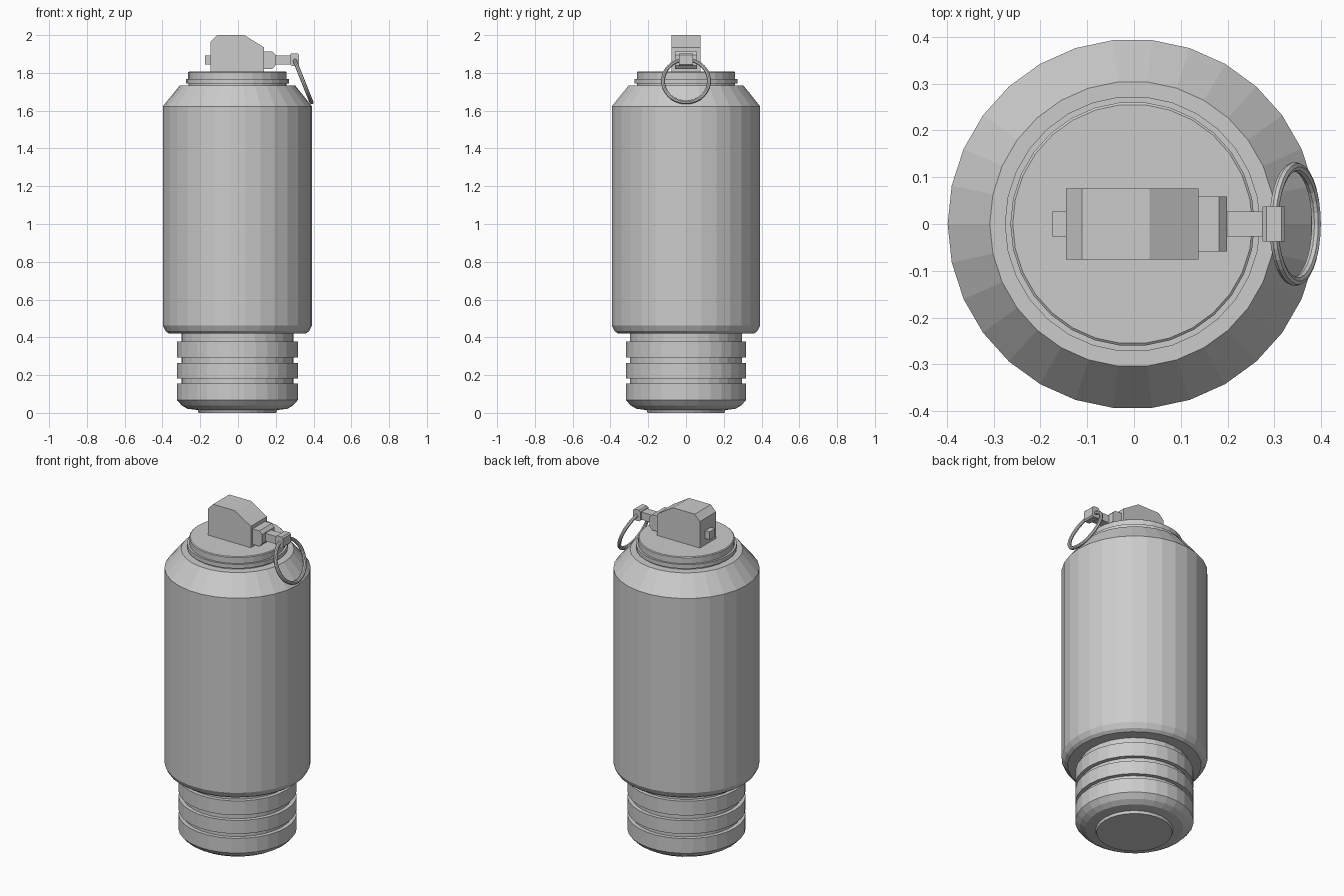
import bpy, bmesh, math

if "Cube" in bpy.data.objects:
    bpy.data.objects.remove(bpy.data.objects["Cube"])

SIDES = 30
CX = -0.003


def make_object(name, bm):
    bmesh.ops.recalc_face_normals(bm, faces=bm.faces[:])
    mesh = bpy.data.meshes.new(name)
    bm.to_mesh(mesh)
    bm.free()
    ob = bpy.data.objects.new(name, mesh)
    bpy.context.collection.objects.link(ob)
    return ob


def lathe(name, profile):
    """Closed solid of revolution from (radius, z) points, flat faceted."""
    bm = bmesh.new()
    rings = []
    for r, z in profile:
        rings.append([bm.verts.new((CX + r * math.cos(2 * math.pi * i / SIDES),
                                    r * math.sin(2 * math.pi * i / SIDES), z))
                      for i in range(SIDES)])
    for a, b in zip(rings, rings[1:]):
        for i in range(SIDES):
            j = (i + 1) % SIDES
            bm.faces.new((a[i], a[j], b[j], b[i]))
    bm.faces.new(rings[0])
    bm.faces.new(rings[-1])
    return make_object(name, bm)


def extrude_xz(name, points, half_y):
    """Prism from an (x, z) outline, symmetric in y."""
    bm = bmesh.new()
    front = [bm.verts.new((x, -half_y, z)) for x, z in points]
    back = [bm.verts.new((x, half_y, z)) for x, z in points]
    n = len(points)
    bm.faces.new(front)
    bm.faces.new(back)
    for i in range(n):
        j = (i + 1) % n
        bm.faces.new((front[i], front[j], back[j], back[i]))
    return make_object(name, bm)


def box(name, x0, x1, half_y, z0, z1):
    return extrude_xz(name, [(x0, z0), (x1, z0), (x1, z1), (x0, z1)], half_y)


# Ribbed base: bevelled foot, then three ribs separated by grooves
base = [(0.205, 0.0), (0.21, 0.015), (0.265, 0.022), (0.295, 0.04), (0.32, 0.068)]
for top, groove_top in ((0.156, 0.183), (0.263, 0.294), (0.379, 0.43)):
    base += [(0.32, top), (0.297, top), (0.297, groove_top)]
    if groove_top < 0.4:
        base.append((0.32, groove_top))
lathe("ribbed_base", base)

# Main canister with bevelled lower edge and sloping shoulder
lathe("canister_body", [(0.29, 0.42), (0.362, 0.42), (0.38, 0.433), (0.395, 0.462),
                        (0.395, 1.623), (0.305, 1.734), (0.25, 1.734)])

# Lid with a thin flange
lathe("lid", [(0.26, 1.72), (0.26, 1.744), (0.273, 1.744), (0.273, 1.768),
              (0.261, 1.768), (0.261, 1.803), (0.256, 1.807)])

# Fuse head with sloped top
extrude_xz("fuse_head", [(-0.145, 1.80), (0.138, 1.80), (0.138, 1.935),
                         (0.033, 2.0), (-0.111, 2.0), (-0.145, 1.965)], 0.076)

# Pin: rear stub, collar, shaft and eye block
box("pin_stub", -0.174, -0.14, 0.027, 1.845, 1.892)
extrude_xz("pin_collar", [(0.13, 1.82), (0.182, 1.82), (0.199, 1.84),
                          (0.199, 1.895), (0.182, 1.913), (0.13, 1.913)], 0.059)
box("pin_shaft", 0.19, 0.28, 0.027, 1.845, 1.891)
extrude_xz("pin_eye", [(0.275, 1.845), (0.283, 1.837), (0.315, 1.837), (0.323, 1.845),
                       (0.323, 1.895), (0.315, 1.903), (0.283, 1.903), (0.275, 1.895)],
           0.037)

# Pull ring hanging at a slant from the eye
bpy.ops.mesh.primitive_torus_add(major_radius=0.122, minor_radius=0.0105,
                                 major_segments=30, minor_segments=8,
                                 location=(0.344, 0, 1.757),
                                 rotation=(0, 1.19, 0))
bpy.context.object.name = "pull_ring"
